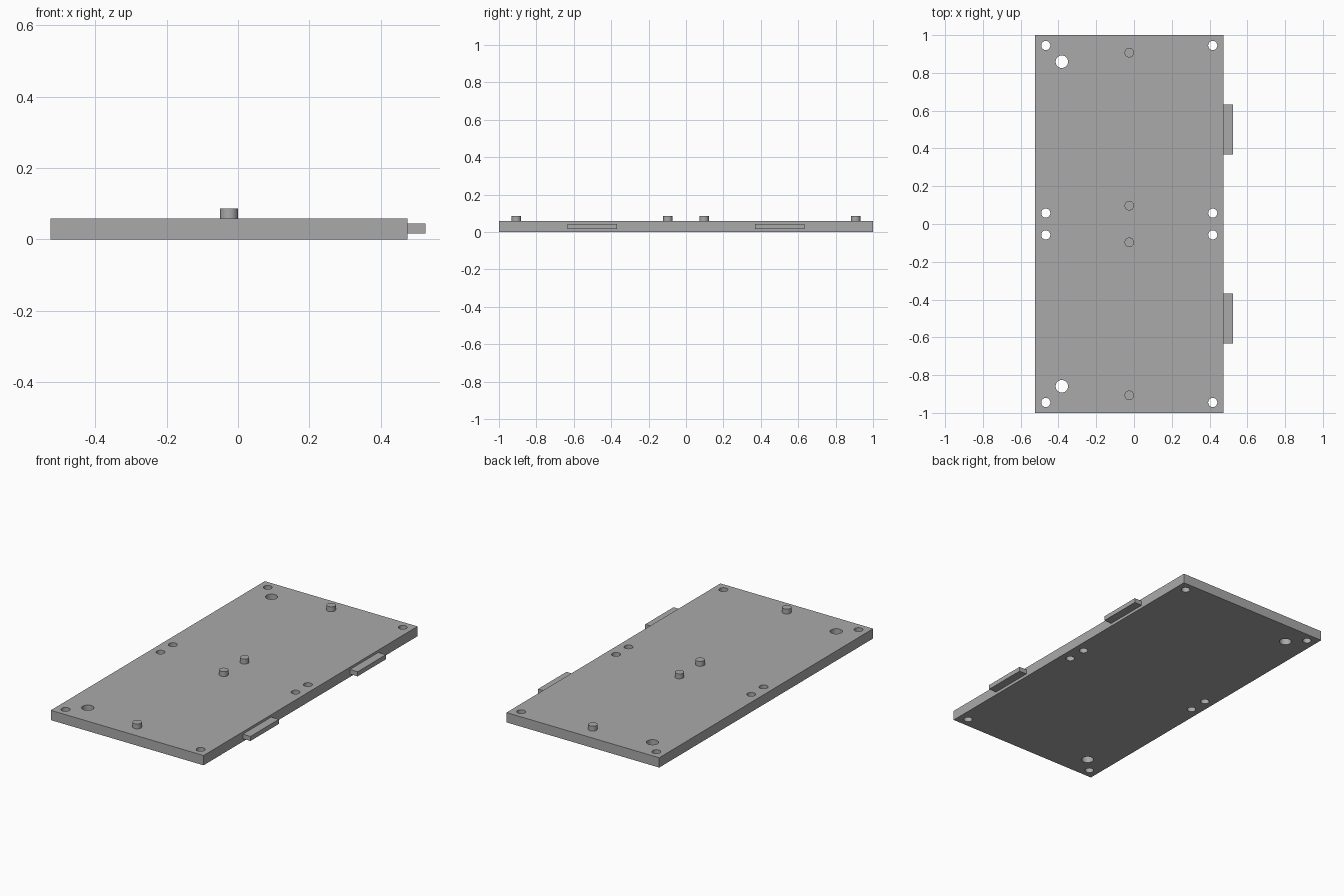
import bpy
import math

cube = bpy.data.objects.get("Cube")
if cube:
    bpy.data.objects.remove(cube, do_unlink=True)

# Single grey material
grey = bpy.data.materials.new("plain grey")
grey.use_nodes = True
GREY = (0.4, 0.4, 0.4, 1)
grey.diffuse_color = GREY
grey.node_tree.nodes["Principled BSDF"].inputs["Base Color"].default_value = GREY

THICK = 0.058
LEFT, RIGHT = -0.525, 0.475


def box(name, x0, x1, y0, y1, z0, z1):
    bpy.ops.mesh.primitive_cube_add(
        size=1, location=((x0 + x1) / 2, (y0 + y1) / 2, (z0 + z1) / 2))
    ob = bpy.context.object
    ob.name = name
    ob.scale = (x1 - x0, y1 - y0, z1 - z0)
    bpy.ops.object.transform_apply(location=False, rotation=False, scale=True)
    ob.data.materials.append(grey)
    return ob


def cylinder(name, x, y, radius, z0, z1):
    bpy.ops.mesh.primitive_cylinder_add(
        vertices=48, radius=radius, depth=z1 - z0, location=(x, y, (z0 + z1) / 2))
    ob = bpy.context.object
    ob.name = name
    ob.data.materials.append(grey)
    return ob


def smooth(ob):
    bpy.ops.object.select_all(action="DESELECT")
    ob.select_set(True)
    bpy.context.view_layer.objects.active = ob
    bpy.ops.object.shade_smooth_by_angle(angle=math.radians(30))


# Base plate
plate = box("base_plate", LEFT, RIGHT, -1, 1, 0, THICK)

# Through holes: small screw holes and one larger hole near each end
holes = [(x, y, 0.024) for x in (-0.467, 0.417) for y in (0.058, 0.945)]
holes.append((-0.382, 0.859, 0.033))
cutters = []
for side in (-1, 1):
    for x, y, r in holes:
        cutters.append(cylinder("hole_cutter", x, side * y, r, -0.1, 0.2))
bpy.ops.object.select_all(action="DESELECT")
for c in cutters:
    c.select_set(True)
bpy.context.view_layer.objects.active = cutters[0]
bpy.ops.object.join()
cutter = bpy.context.object
cutter.hide_render = True

cut = plate.modifiers.new("holes", "BOOLEAN")
cut.operation = "DIFFERENCE"
cut.solver = "EXACT"
cut.object = cutter
bpy.ops.object.select_all(action="DESELECT")
plate.select_set(True)
bpy.context.view_layer.objects.active = plate
bpy.ops.object.modifier_apply(modifier=cut.name)
bpy.data.objects.remove(cutter, do_unlink=True)
smooth(plate)

# Locating pegs on the top and tabs along the left edge
for side, end in ((-1, "front"), (1, "back")):
    for y, place in ((0.097, "inner"), (0.907, "outer")):
        smooth(cylinder(f"{end}_{place}_peg", -0.025, side * y, 0.025, THICK - 0.01, 0.087))
    y0, y1 = sorted((side * 0.368, side * 0.633))
    box(f"{end}_edge_tab", RIGHT - 0.005, 0.525, y0, y1, 0.017, 0.044)
